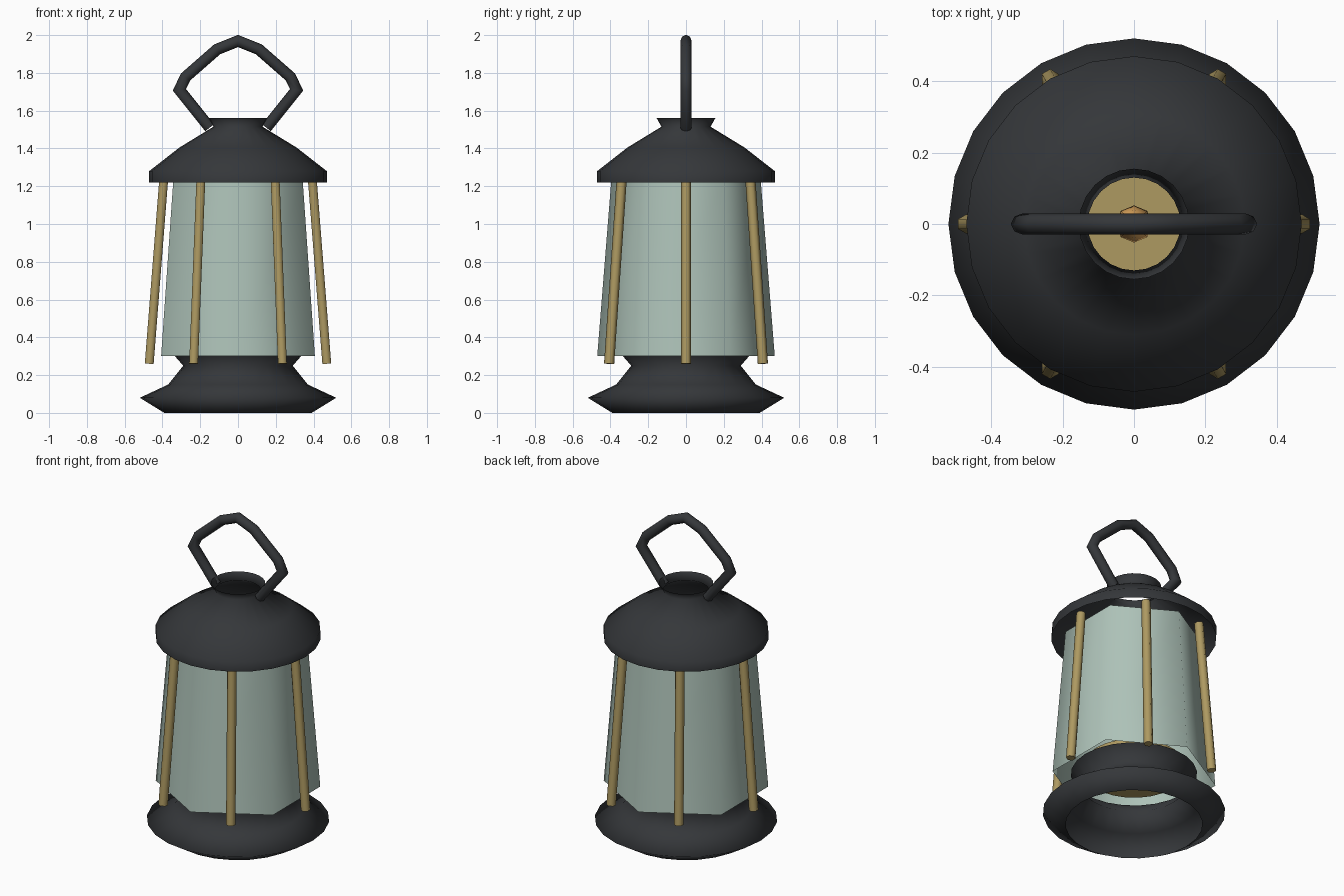
import bpy, bmesh
from math import sin, cos, pi, radians
from mathutils import Vector

if "Cube" in bpy.data.objects:
    bpy.data.objects.remove(bpy.data.objects["Cube"])


def material(name, rgb):
    m = bpy.data.materials.new(name)
    m.diffuse_color = (*rgb, 1)
    m.use_nodes = True
    m.node_tree.nodes["Principled BSDF"].inputs["Base Color"].default_value = m.diffuse_color
    return m


IRON = material("dark_iron", (0.035, 0.038, 0.042))
GLASS = material("pale_glass", (0.42, 0.54, 0.48))
BRASS = material("brass", (0.42, 0.32, 0.12))
FLAME = material("orange_flame", (0.8, 0.42, 0.12))


def finish(name, bm, mat, smooth=True):
    me = bpy.data.meshes.new(name)
    bm.to_mesh(me)
    bm.free()
    me.materials.append(mat)
    for p in me.polygons:
        p.use_smooth = smooth
    ob = bpy.data.objects.new(name, me)
    bpy.context.collection.objects.link(ob)
    return ob


def lathe(name, profile, sides, mat, start=0.0, smooth=True):
    """Spin (radius, z) points, listed bottom to top, about z."""
    bm = bmesh.new()
    rings = []
    for r, z in profile:
        if r == 0:
            rings.append([bm.verts.new((0, 0, z))] * sides)
        else:
            rings.append([bm.verts.new((r * cos(start + 2 * pi * i / sides),
                                        r * sin(start + 2 * pi * i / sides), z))
                          for i in range(sides)])
    for a, b in zip(rings, rings[1:]):
        for i in range(sides):
            j = (i + 1) % sides
            bm.faces.new(list(dict.fromkeys((a[i], a[j], b[j], b[i]))))
    return finish(name, bm, mat, smooth)


def tube(name, path, radius, sides, mat, side_axis):
    """Capped tube along a planar path; side_axis is normal to the path's plane."""
    bm = bmesh.new()
    pts = [Vector(p) for p in path]
    side = Vector(side_axis)
    rings = []
    for k, p in enumerate(pts):
        d_in = (p - pts[max(k - 1, 0)]).normalized()
        d_out = (pts[min(k + 1, len(pts) - 1)] - p).normalized()
        t = (d_in + d_out).normalized()
        miter = 1 / max(t.dot(d_out if k < len(pts) - 1 else d_in), 0.5)
        n = side.cross(t).normalized() * miter
        rings.append([bm.verts.new(p + radius * (cos(2 * pi * i / sides) * side
                                                 + sin(2 * pi * i / sides) * n))
                      for i in range(sides)])
    for a, b in zip(rings, rings[1:]):
        for i in range(sides):
            j = (i + 1) % sides
            bm.faces.new((a[i], a[j], b[j], b[i]))
    bm.faces.new(rings[0][::-1])
    bm.faces.new(rings[-1])
    bmesh.ops.recalc_face_normals(bm, faces=bm.faces)
    ob = finish(name, bm, mat)
    for p in ob.data.polygons:
        p.use_smooth = len(p.vertices) == 4
    return ob


# Open base and roof shells
lathe("base", [(0.39, 0), (0.52, 0.08), (0.37, 0.15), (0.29, 0.25), (0.36, 0.33)], 24, IRON)
lathe("roof", [(0.47, 1.22), (0.47, 1.28), (0.31, 1.405), (0.13, 1.515), (0.155, 1.56)], 24, IRON)

# Six-sided glass, open at both ends
lathe("glass", [(0.47, 0.30), (0.396, 1.225)], 6, GLASS, start=radians(30))

# Burner and flame inside
burner = lathe("burner", [(0, 0.335), (0.28, 0.335), (0.28, 0.40), (0, 0.40)], 24, BRASS, smooth=False)
lathe("flame", [(0, 0.40), (0.035, 0.43), (0.052, 0.48), (0.04, 0.55), (0.018, 0.61), (0, 0.65)], 8, FLAME)

# Guard rods around the glass, one facing each pane
for k in range(6):
    a = k * pi / 3
    tube(f"guard_rod_{k + 1}",
         [(0.47 * cos(a), 0.47 * sin(a), 0.26), (0.393 * cos(a), 0.393 * sin(a), 1.24)],
         0.027, 6, BRASS, (-sin(a), cos(a), 0))

# Carrying handle, mirrored left to right
half = [(-0.15, 1.51), (-0.31, 1.71), (-0.278, 1.778), (-0.11, 1.925)]
path = half + [(0, 1.969)] + [(-x, z) for x, z in reversed(half)]
tube("handle", [(x, 0, z) for x, z in path], 0.03, 8, IRON, (0, 1, 0))
